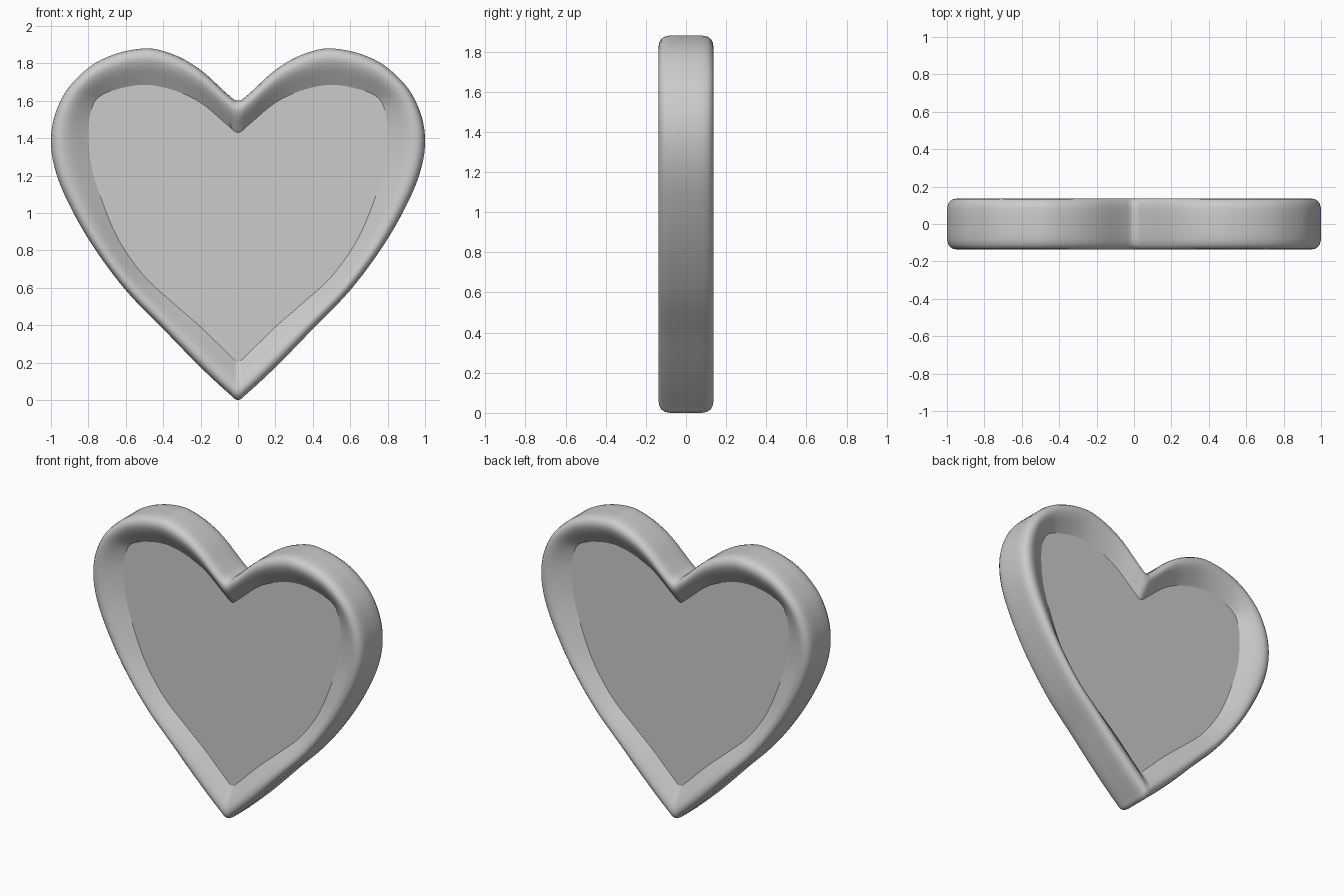
import bpy, bmesh, math
from mathutils import Vector
from mathutils.geometry import interpolate_bezier

if "Cube" in bpy.data.objects:
    bpy.data.objects.remove(bpy.data.objects["Cube"])

# Right half of the heart outlines (x, z), from bottom tip to top notch
OUTER = [(0, 0), (.04, .027), (.2, .175), (.4, .38), (.6, .587), (.78, .83),
         (.91, 1.06), (.98, 1.24), (1, 1.4), (.97, 1.55), (.89, 1.69),
         (.73, 1.82), (.5, 1.88), (.34, 1.845), (.2, 1.765), (.05, 1.63), (0, 1.6)]
INNER = [(0, .205), (.03, .225), (.2, .39), (.36, .53), (.5, .66), (.64, .86),
         (.74, 1.1), (.785, 1.26), (.8, 1.42), (.79, 1.53), (.755, 1.61),
         (.67, 1.655), (.5, 1.685), (.34, 1.655), (.2, 1.59), (.05, 1.465), (0, 1.43)]
# Rim cross-section: (fraction from outer to inner outline, y)
SECTION = [(0, .035), (0, .08), (.03, .107), (.09, .124), (.17, .133), (.26, .136),
           (.36, .133), (.48, .124), (.62, .109), (.8, .086), (1, .062)]
PANEL_Y = .062
STEPS = 6


def smooth_loop(half):
    """Mirror a half outline and run a smooth closed curve through it."""
    pts = [Vector(p) for p in half]
    pts += [Vector((-p.x, p.y)) for p in reversed(pts[1:-1])]
    n = len(pts)
    tan = [(pts[(i + 1) % n] - pts[i - 1]).normalized() for i in range(n)]
    out = []
    for i in range(n):
        a, b = pts[i], pts[(i + 1) % n]
        h = (b - a).length / 3
        seg = interpolate_bezier(a, a + tan[i] * h, b - tan[(i + 1) % n] * h, b, STEPS + 1)
        out += [Vector((p[0], p[1])) for p in seg[:-1]]
    return out


def finish(name, bm):
    bmesh.ops.recalc_face_normals(bm, faces=bm.faces)
    me = bpy.data.meshes.new(name)
    bm.to_mesh(me)
    bm.free()
    ob = bpy.data.objects.new(name, me)
    bpy.context.collection.objects.link(ob)
    return ob


outer, inner = smooth_loop(OUTER), smooth_loop(INNER)
count = len(outer)


def add_ring(bm, t, y):
    return [bm.verts.new((p.x, y, p.y))
            for p in (a.lerp(b, t) for a, b in zip(outer, inner))]


def bridge(bm, r, s):
    for i in range(count):
        j = (i + 1) % count
        bm.faces.new((r[i], r[j], s[j], s[i]))


# Rounded rim, the same on front and back
bm = bmesh.new()
profile = [(t, -y) for t, y in reversed(SECTION)] + SECTION
rings = [add_ring(bm, t, y) for t, y in profile]
for r, s in zip(rings, rings[1:] + rings[:1]):
    bridge(bm, r, s)
rim = finish("heart_rim", bm)
for f in rim.data.polygons:
    f.use_smooth = True
bpy.context.view_layer.objects.active = rim
rim.select_set(True)
bpy.ops.object.shade_smooth_by_angle(angle=math.radians(45))

# Flat recessed panel filling the rim
bm = bmesh.new()
front, back = add_ring(bm, 1, -PANEL_Y), add_ring(bm, 1, PANEL_Y)
bridge(bm, front, back)
bm.faces.new(front)
bm.faces.new(back)
finish("heart_panel", bm)
